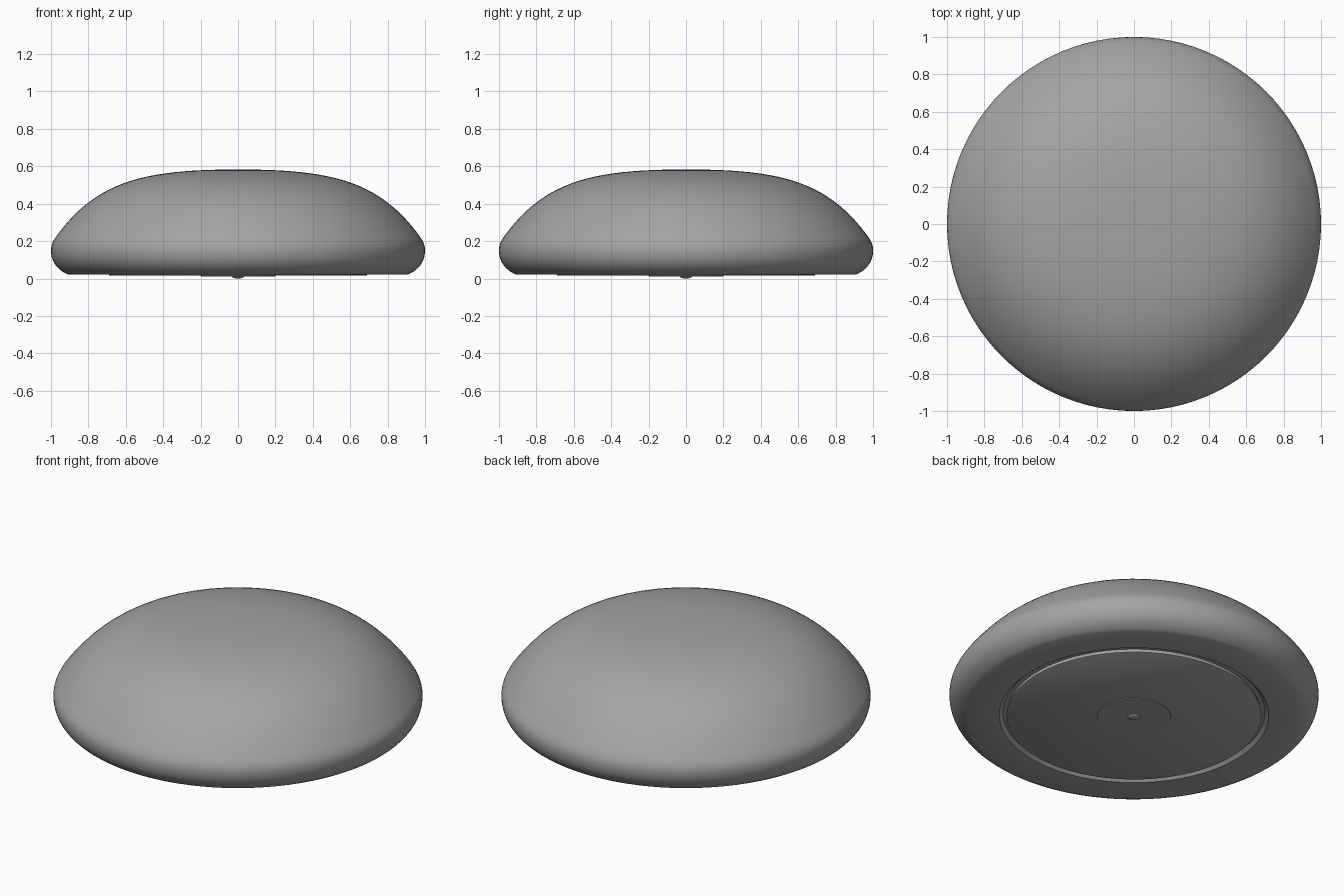
import bpy, bmesh, math
from mathutils import Vector
from mathutils.geometry import interpolate_bezier

if "Cube" in bpy.data.objects:
    bpy.data.objects.remove(bpy.data.objects["Cube"])

# Dark grey shared by every part
grey = bpy.data.materials.new("dark_grey")
grey.diffuse_color = (.37, .37, .37, 1)
grey.use_nodes = True
grey.node_tree.nodes["Principled BSDF"].inputs["Base Color"].default_value = grey.diffuse_color


def lathe(name, profile, steps=96, angle=35):
    """Revolve an (r, z) profile around the z axis."""
    bm = bmesh.new()
    verts = [bm.verts.new((r, 0, z)) for r, z in profile]
    edges = [bm.edges.new(pair) for pair in zip(verts, verts[1:])]
    bmesh.ops.spin(bm, geom=verts + edges, cent=(0, 0, 0), axis=(0, 0, 1),
                   angle=2 * math.pi, steps=steps)
    bmesh.ops.remove_doubles(bm, verts=bm.verts, dist=1e-4)
    bmesh.ops.recalc_face_normals(bm, faces=bm.faces)
    mesh = bpy.data.meshes.new(name)
    bm.to_mesh(mesh)
    bm.free()
    mesh.materials.append(grey)
    obj = bpy.data.objects.new(name, mesh)
    bpy.context.collection.objects.link(obj)
    bpy.ops.object.select_all(action='DESELECT')
    obj.select_set(True)
    bpy.context.view_layer.objects.active = obj
    bpy.ops.object.shade_smooth_by_angle(angle=math.radians(angle))
    return obj


def curve(points, count):
    """Sample one cubic curve through (r, z) control points."""
    a, b, c, d = [Vector((r, 0, z)) for r, z in points]
    return [(p.x, p.z) for p in interpolate_bezier(a, b, c, d, count)]


# Domed shell, rounded rim, flat foot and the groove around the base pad
dome = curve([(0, .583), (.5, .583), (.75, .523), (.965, .235)], 24)
shoulder = curve([(.965, .235), (.99, .202), (1, .18), (1, .15)], 8)
rim = curve([(1, .15), (1, .09), (.965, .045), (.91, .022)], 12)
underside = [(.73, .021), (.71, .04), (.67, .04), (0, .04)]
lathe("dome_body", dome + shoulder[1:] + rim[1:] + underside)

# Round non-slip pad underneath
lathe("base_pad", [(0, .039), (.685, .039), (.69, .018), (.685, .015), (0, .015)])

# Plain raised disc in the middle of the pad
lathe("centre_disc", [(0, .016), (.2, .016), (.198, .011), (0, .011)], 64)

# Small rounded foot at the very centre
foot = curve([(.035, .012), (.03, .004), (.016, 0), (0, 0)], 7)
lathe("centre_foot", [(0, .012)] + foot, 32)
